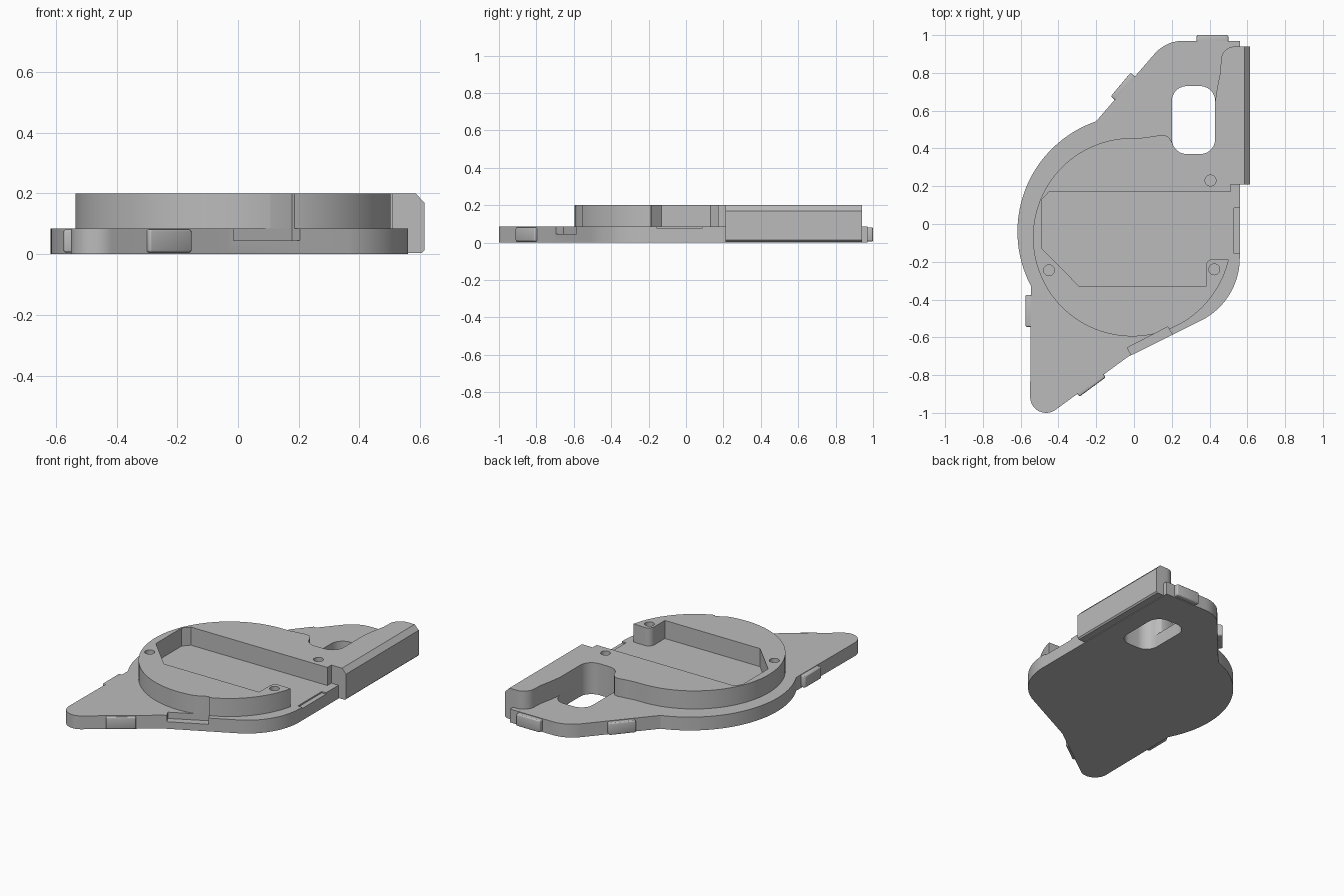
import bpy, math
from mathutils import Vector

if "Cube" in bpy.data.objects:
    bpy.data.objects.remove(bpy.data.objects["Cube"])

grey = bpy.data.materials.new("plain_grey")
grey.use_nodes = True
grey.diffuse_color = (0.5, 0.5, 0.5, 1)
grey.node_tree.nodes["Principled BSDF"].inputs["Base Color"].default_value = grey.diffuse_color

PLATE_TOP, BODY_TOP = 0.085, 0.2


def arc(cx, cy, r, a, b, n=10):
    angles = [math.radians(a + (b - a) * i / n) for i in range(n + 1)]
    return [(cx + r * math.cos(t), cy + r * math.sin(t)) for t in angles]


def prism(name, pts, low, high, axis="z"):
    """Extrude a closed profile along z, or an (x, z) profile along y."""
    def place(p, h):
        return (p[0], p[1], h) if axis == "z" else (p[0], h, p[1])
    n = len(pts)
    verts = [place(p, h) for h in (low, high) for p in pts]
    faces = [tuple(reversed(range(n))), tuple(range(n, 2 * n))]
    faces += [(i, (i + 1) % n, n + (i + 1) % n, n + i) for i in range(n)]
    if axis == "y":
        faces = [tuple(reversed(f)) for f in faces]
    mesh = bpy.data.meshes.new(name)
    mesh.from_pydata(verts, [], faces)
    mesh.materials.append(grey)
    obj = bpy.data.objects.new(name, mesh)
    bpy.context.collection.objects.link(obj)
    return obj


def apply_modifiers(obj):
    bpy.ops.object.select_all(action="DESELECT")
    obj.select_set(True)
    bpy.context.view_layer.objects.active = obj
    for mod in list(obj.modifiers):
        bpy.ops.object.modifier_apply(modifier=mod.name)


def combine(obj, tool, operation="DIFFERENCE", keep=False):
    mod = obj.modifiers.new("boolean", "BOOLEAN")
    mod.operation, mod.solver, mod.object = operation, "EXACT", tool
    apply_modifiers(obj)
    if not keep:
        bpy.data.objects.remove(tool)


def rectangle(x0, y0, x1, y1):
    return [(x0, y0), (x1, y0), (x1, y1), (x0, y1)]


# Base plate outline, anticlockwise
outline = [(0.56, 0.97)]
outline += arc(0.26, 0.77, 0.2, 90, 140)
outline += arc(0, -0.04, 0.617, 109, 208, 40)
outline += arc(-0.465, -0.915, 0.085, 180, 305, 14)
outline += [(-0.035, -0.705)]
outline += arc(0.19, -0.18, 0.37, -62, 0, 18)
plate = prism("base_plate", outline, 0, PLATE_TOP)

# Rounded finger opening and shallow slot at the side edge
opening = (arc(0.35, 0.65, 0.08, 0, 90) + arc(0.28, 0.65, 0.08, 90, 180)
           + arc(0.28, 0.45, 0.08, 180, 270) + arc(0.35, 0.45, 0.08, 270, 360))
combine(plate, prism("opening_cutter", opening, -0.1, 0.3))
combine(plate, prism("slot_cutter", rectangle(0.53, -0.155, 0.6, 0.085), 0.076, 0.3))

# Raised disc wrapped round an open pocket, with an arm beside the opening
ring = [(0.51, 0.21), (0.57, 0.21), (0.57, 0.94)]
ring += arc(0.535, 0.865, 0.075, 90, 180)
ring += [(0.458, 0.81), (0.44, 0.72), (0.43, 0.65)]
ring += arc(0.35, 0.45, 0.08, 0, -90)
ring += arc(0.28, 0.45, 0.08, 270, 195)
ring += [(0.195, 0.445), (0.177, 0.465), (0.15, 0.472), (0.1, 0.464), (0.04, 0.456)]
ring += arc(-0.01, -0.07, 0.525, 90, 347, 80)
ring += arc(0.42, -0.225, 0.04, 90, 180, 6)
ring += [(0.38, -0.33), (-0.29, -0.33), (-0.487, -0.13),
         (-0.487, 0.13), (-0.45, 0.17), (0.51, 0.17)]
body = prism("raised_body", ring, PLATE_TOP, BODY_TOP)

# Tall side wall with a chamfered top edge
wall = prism("side_wall", [(0.56, 0.004), (0.605, 0.004), (0.614, 0.013),
                           (0.614, 0.17), (0.585, BODY_TOP), (0.56, BODY_TOP)],
             0.21, 0.94, "y")
combine(body, wall, "UNION")

# Screw holes
for x, y in ((0.405, 0.23), (0.425, -0.24), (-0.45, -0.245)):
    combine(body, prism("screw_cutter", arc(x, y, 0.029, 0, 345, 23), 0.12, 0.3))

# Slanted notch through the front rim
notch = prism("notch_cutter", [(-0.035, -0.655), (0.02, -0.76),
                               (0.25, -0.66), (0.178, -0.545)], 0.045, 0.3)
combine(plate, notch, keep=True)
combine(body, notch)


def edge_tab(name, start, end, depth):
    """Softened tab standing out to the right of the edge start -> end."""
    a, b = Vector(start), Vector(end)
    along = (b - a).normalized()
    out = Vector((along.y, -along.x))
    pts = [a - out * 0.02, a + out * depth, b + out * depth, b - out * 0.02]
    tab = prism(name, [tuple(p) for p in pts], 0.005, 0.082)
    bevel = tab.modifiers.new("bevel", "BEVEL")
    bevel.width, bevel.segments = 0.01, 3
    apply_modifiers(tab)
    return tab


# Clip tabs around the plate edge
tabs = [
    edge_tab("back_tab", (0.5, 0.97), (0.33, 0.97), 0.03),
    edge_tab("slanted_back_tab", (0.0, 0.785), (-0.105, 0.66), 0.024),
    edge_tab("side_tab", (-0.55, -0.375), (-0.55, -0.545), 0.025),
    edge_tab("slanted_front_tab", (-0.3, -0.9), (-0.16, -0.797), 0.018),
]

for obj in [plate, body] + tabs:
    apply_modifiers(obj)
    bpy.ops.object.shade_smooth_by_angle(angle=math.radians(25))
